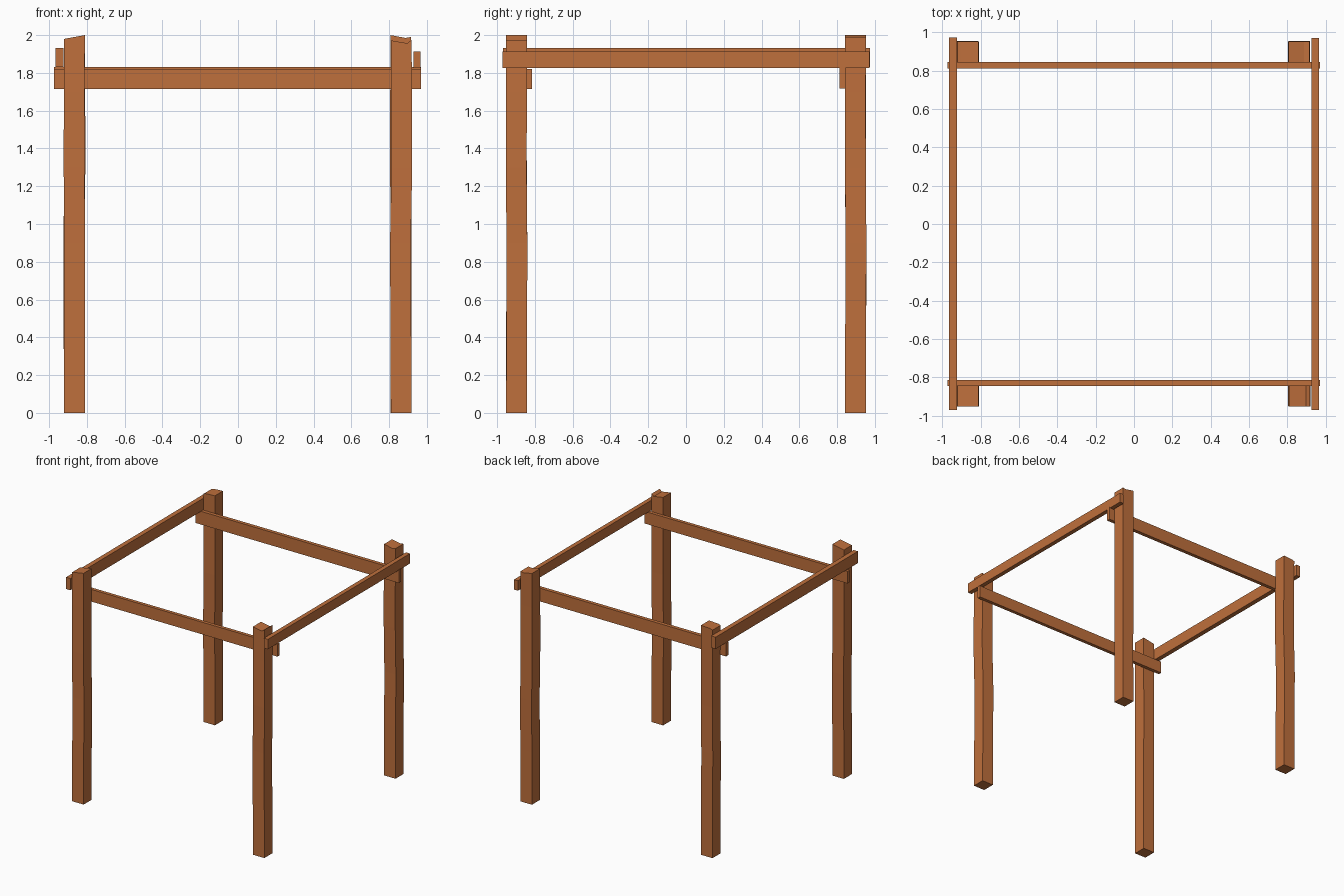
import bpy, bmesh

if "Cube" in bpy.data.objects:
    bpy.data.objects.remove(bpy.data.objects["Cube"])

wood = bpy.data.materials.new("orange_wood")
wood.diffuse_color = (0.52, 0.16, 0.045, 1)
wood.use_nodes = True
wood.node_tree.nodes["Principled BSDF"].inputs["Base Color"].default_value = wood.diffuse_color


def finish(bm, name):
    bmesh.ops.recalc_face_normals(bm, faces=bm.faces)
    mesh = bpy.data.meshes.new(name)
    bm.to_mesh(mesh)
    bm.free()
    mesh.materials.append(wood)
    bpy.context.collection.objects.link(bpy.data.objects.new(name, mesh))


def rail(name, x0, x1, y0, y1, z0, z1):
    bm = bmesh.new()
    bmesh.ops.create_cube(bm, size=1)
    for v in bm.verts:
        v.co = ((x0 + x1) / 2 + v.co.x * (x1 - x0),
                (y0 + y1) / 2 + v.co.y * (y1 - y0),
                (z0 + z1) / 2 + v.co.z * (z1 - z0))
    finish(bm, name)


def post(name, cx, cy, fold, top, drift):
    """Slightly crooked post; top holds heights at left, fold and right."""
    h = 0.055
    section = [(-h, -h, 0), (fold, -h, 1), (h, -h, 2), (h, h, 2), (fold, h, 1), (-h, h, 0)]
    levels = (0, 0.45, 0.9, 1.3, 1.7, None)
    bm = bmesh.new()
    rings = []
    for z, (dx, dy) in zip(levels, drift):
        rings.append([bm.verts.new((cx + x + dx, cy + y + dy, top[k] if z is None else z))
                      for x, y, k in section])
    for a, b in zip(rings, rings[1:]):
        for i in range(6):
            j = (i + 1) % 6
            bm.faces.new((a[i], a[j], b[j], b[i]))
    # End grain: flat foot and folded top
    for r in (rings[0], rings[-1]):
        bm.faces.new((r[0], r[1], r[4], r[5]))
        bm.faces.new((r[1], r[2], r[3], r[4]))
    finish(bm, name)


# Crooked corner posts
bend_a = [(0, 0), (0.001, 0), (0.002, 0.002), (-0.002, -0.001), (-0.001, -0.002), (0, 0)]
bend_b = [(0, 0), (-0.002, 0.001), (-0.004, 0.002), (0.003, -0.002), (0.002, 0), (0, 0)]
post("front_left_post", -0.866, -0.897, 0.0, (1.98, 1.99, 2.0), bend_a)
post("front_right_post", 0.864, -0.897, 0.033, (1.972, 1.957, 1.975), bend_b)
post("back_left_post", -0.866, 0.898, -0.035, (1.972, 1.98, 1.985), bend_b)
post("back_right_post", 0.862, 0.898, 0.025, (2.0, 1.985, 1.99), bend_a)

# Lower rails run left to right inside the posts
rail("front_rail", -0.975, 0.97, -0.845, -0.815, 1.715, 1.82)
rail("back_rail", -0.975, 0.97, 0.813, 0.845, 1.718, 1.832)

# Upper rails run front to back outside the posts
rail("left_rail", -0.966, -0.925, -0.97, 0.975, 1.83, 1.932)
rail("right_rail", 0.928, 0.966, -0.972, 0.972, 1.826, 1.912)
